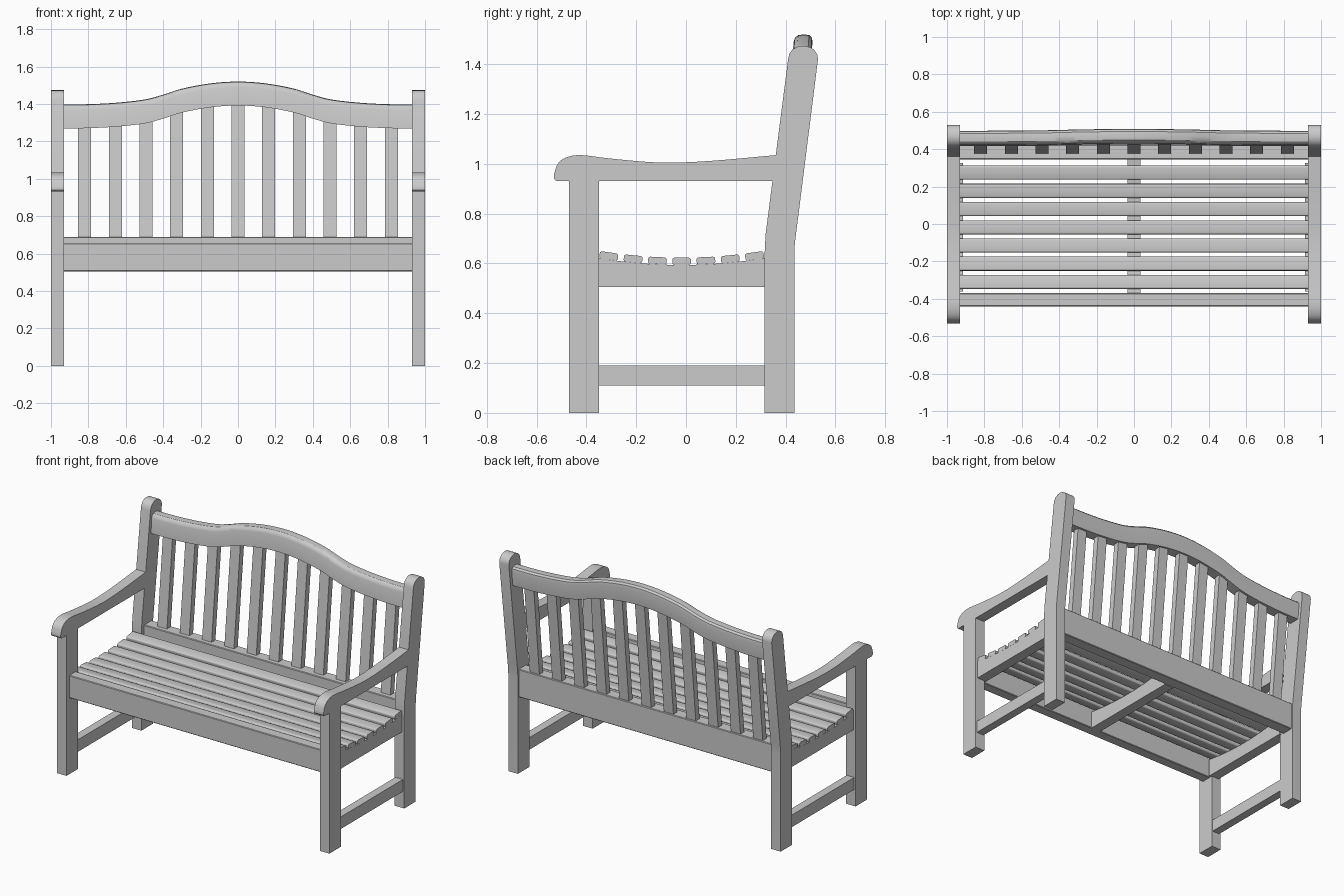
import bpy, bmesh, math
from mathutils import Matrix, Vector

if "Cube" in bpy.data.objects:
    bpy.data.objects.remove(bpy.data.objects["Cube"])


def finish(name, bm, bevel=0.0, smooth=True):
    if bevel:
        bmesh.ops.bevel(bm, geom=bm.edges[:], offset=bevel, segments=1, affect='EDGES')
    bmesh.ops.recalc_face_normals(bm, faces=bm.faces[:])
    me = bpy.data.meshes.new(name)
    bm.to_mesh(me)
    bm.free()
    ob = bpy.data.objects.new(name, me)
    bpy.context.collection.objects.link(ob)
    if smooth:
        bpy.ops.object.select_all(action='DESELECT')
        ob.select_set(True)
        bpy.context.view_layer.objects.active = ob
        bpy.ops.object.shade_smooth_by_angle(angle=math.radians(32))
    return ob


def prism(name, pts, x0, x1, bevel=0.0):
    """Extrude a (y, z) outline along x."""
    bm = bmesh.new()
    f = bm.faces.new([bm.verts.new((x0, y, z)) for y, z in pts])
    ext = bmesh.ops.extrude_face_region(bm, geom=[f])['geom']
    verts = [v for v in ext if isinstance(v, bmesh.types.BMVert)]
    bmesh.ops.translate(bm, verts=verts, vec=(x1 - x0, 0, 0))
    return finish(name, bm, bevel)


def rect(y0, y1, z0, z1):
    return [(y0, z0), (y1, z0), (y1, z1), (y0, z1)]


def spline(pts, steps):
    """Smooth curve through the points."""
    p = [Vector(q) for q in pts]
    p = [2 * p[0] - p[1]] + p + [2 * p[-1] - p[-2]]
    out = []
    for i in range(1, len(p) - 2):
        a, b, c, d = p[i - 1:i + 3]
        for s in range(steps):
            t = s / steps
            out.append(0.5 * (2 * b + (c - a) * t + (2 * a - 5 * b + 4 * c - d) * t * t
                              + (3 * b - a - 3 * c + d) * t ** 3))
    return out + [p[-2]]


def dish(y):
    """Hollow of the seat."""
    return 0.25 * (y + 0.018) ** 2


# Outlines of the shaped side parts
back_leg = [(0.315, 0), (0.435, 0), (0.435, 0.64), (0.437, 0.68), (0.442, 0.72), (0.53, 1.42),
            (0.527, 1.44), (0.515, 1.458), (0.50, 1.468), (0.475, 1.474), (0.45, 1.472),
            (0.428, 1.46), (0.415, 1.442), (0.41, 1.42), (0.32, 0.72), (0.317, 0.67), (0.315, 0.62)]
arm_top = spline([(-0.531, 0.955), (-0.515, 1.0), (-0.48, 1.026), (-0.42, 1.035), (-0.3, 1.021),
                  (-0.1, 1.005), (0.1, 1.012), (0.37, 1.036)], 4)
arm = [(0.355, 0.932), (-0.522, 0.932), (-0.53, 0.94)] + [tuple(v) for v in arm_top]
ys = [-0.36 + 0.685 * i / 12 for i in range(13)]
rail = [(0.325, 0.505), (-0.36, 0.505)] + [(y, 0.594 + dish(y)) for y in ys]

# Ends of the bench
for side, s in (("left", -1), ("right", 1)):
    prism(side + "_front_leg", rect(-0.47, -0.35, 0, 0.933), s * 0.93, s)
    prism(side + "_back_leg", back_leg, s * 0.93, s)
    prism(side + "_armrest", arm, s * 0.93, s)
    prism(side + "_seat_side_rail", rail, s * 0.915, s * 0.985)
    prism(side + "_stretcher", rect(-0.36, 0.325, 0.11, 0.19), s * 0.935, s * 0.99)

# Long seat rails and the middle support
prism("front_seat_rail", rect(-0.44, -0.37, 0.505, 0.655), -0.935, 0.935, 0.004)
prism("back_seat_rail", rect(0.345, 0.425, 0.505, 0.69), -0.935, 0.935, 0.004)
prism("middle_support", [(min(max(y, -0.38), 0.35) * 1.06, z) for y, z in rail], -0.035, 0.035)

# Seat slats following the hollow
for i in range(7):
    y = -0.31 + 0.0975 * i
    bm = bmesh.new()
    bmesh.ops.create_cube(bm, size=1, matrix=Matrix.Diagonal((1.97, 0.075, 0.029, 1)))
    bmesh.ops.bevel(bm, geom=[e for e in bm.edges
                              if abs(e.verts[0].co.x - e.verts[1].co.x) > 1],
                    offset=0.009, segments=3, profile=0.5, affect='EDGES')
    bm.transform(Matrix.Translation((0, y, 0.609 + dish(y)))
                 @ Matrix.Rotation(math.atan(0.5 * (y + 0.018)), 4, 'X'))
    finish("seat_slat_%d" % (i + 1), bm)

# Arched top rail: rounded section swept along the crest
half = [(0, 1.52), (0.15, 1.51), (0.3, 1.482), (0.4, 1.45), (0.5, 1.424), (0.65, 1.407),
        (0.8, 1.399), (0.935, 1.398)]
crest = spline([(-x, z) for x, z in half[:0:-1]] + half, 4)
section = [(-0.036, -0.128), (0.036, -0.128), (0.038, -0.03), (0.034, -0.014), (0.022, -0.003),
           (0, 0), (-0.022, -0.003), (-0.034, -0.014), (-0.038, -0.03)]
bm = bmesh.new()
rings = [[bm.verts.new((c.x, 0.463 + dy + 0.08 * (c.y + dz - 1.4), c.y + dz))
          for dy, dz in section] for c in crest]
n = len(section)
for a, b in zip(rings, rings[1:]):
    for k in range(n):
        bm.faces.new((a[k], a[(k + 1) % n], b[(k + 1) % n], b[k]))
bm.faces.new(rings[0])
bm.faces.new(rings[-1])
finish("top_rail", bm)

# Leaning back slats, reaching into the top rail
for i in range(11):
    x = 0.164 * (i - 5)
    top = min(crest, key=lambda c: abs(c.x - x)).y - 0.09
    lean = 0.1 * (top - 0.68)
    prism("back_slat_%d" % (i + 1),
          [(0.375, 0.68), (0.415, 0.68), (0.415 + lean, top), (0.375 + lean, top)],
          x - 0.035, x + 0.035)
